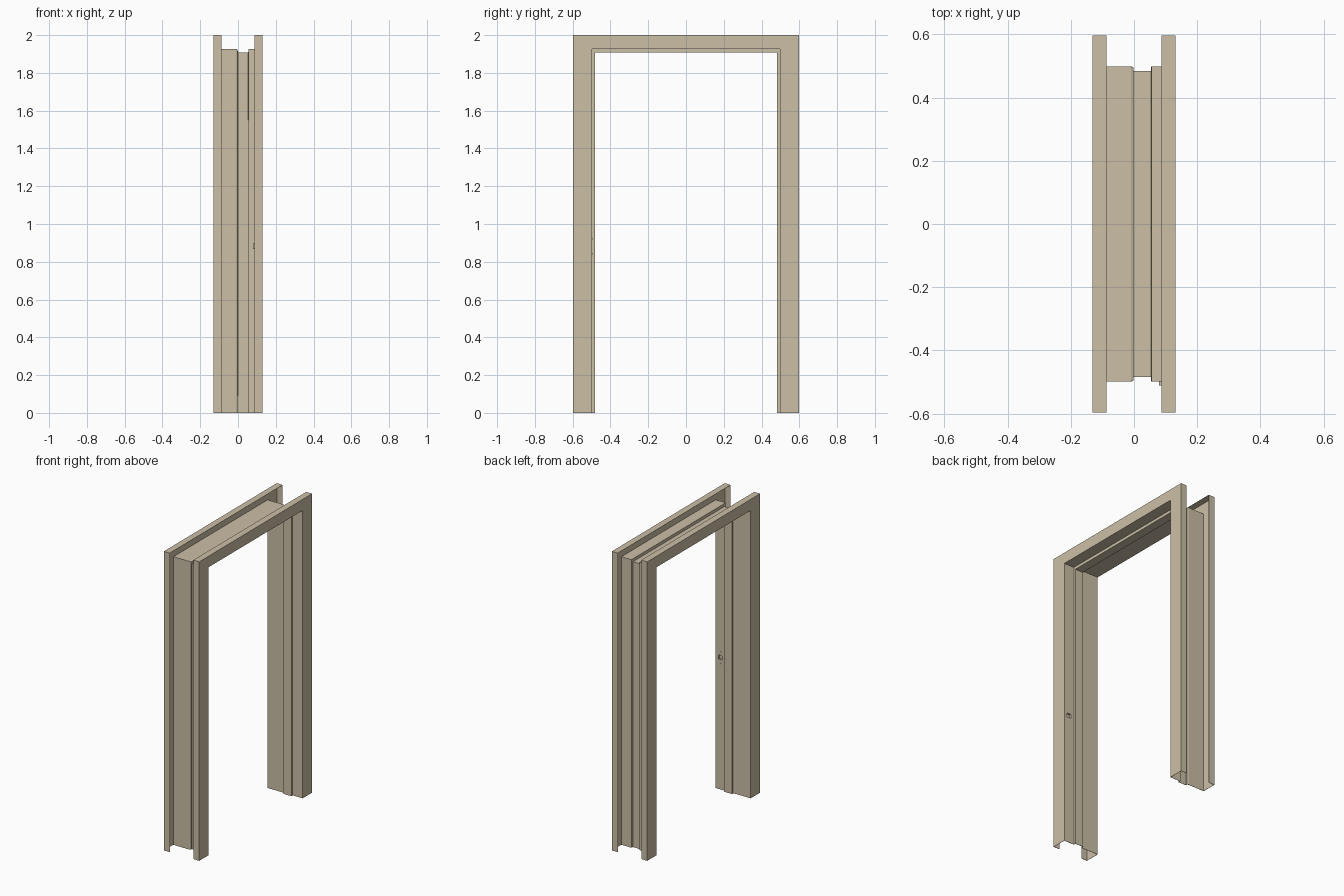
import bpy, bmesh
from mathutils import Vector, Matrix

cube = bpy.data.objects.get("Cube")
if cube:
    bpy.data.objects.remove(cube, do_unlink=True)

# Painted metal
paint = bpy.data.materials.new("beige_paint")
paint.use_nodes = True
colour = (0.60, 0.52, 0.38, 1)
paint.diffuse_color = colour
paint.node_tree.nodes["Principled BSDF"].inputs["Base Color"].default_value = colour


def make_object(name, bm):
    mesh = bpy.data.meshes.new(name)
    bm.to_mesh(mesh)
    bm.free()
    mesh.materials.append(paint)
    obj = bpy.data.objects.new(name, mesh)
    bpy.context.collection.objects.link(obj)
    return obj


# Folded sheet section: x across the wall, half width, height at the head
OUTER, REVEAL, STOP = (0.597, 2.0), (0.497, 1.926), (0.483, 1.907)
section = [(-0.087, OUTER), (-0.131, OUTER), (-0.131, REVEAL), (-0.01, REVEAL),
           (-0.003, (0.494, 1.923)), (-0.003, STOP), (0.056, STOP),
           (0.056, REVEAL), (0.131, REVEAL), (0.131, OUTER), (0.087, OUTER)]

# Sweep the section up one jamb, along the head and down the other, mitred
bm = bmesh.new()
rings = []
for side, at_head in ((-1, 0), (-1, 1), (1, 1), (1, 0)):
    rings.append([bm.verts.new((x, side * w, h * at_head)) for x, (w, h) in section])
for a, b in zip(rings, rings[1:]):
    for i in range(len(section) - 1):
        bm.faces.new((a[i], a[i + 1], b[i + 1], b[i]))
bm.normal_update()
casing = next(f for f in bm.faces if f.calc_center_median().x > 0.13)
if casing.normal.x < 0:
    bmesh.ops.reverse_faces(bm, faces=bm.faces[:])

# Latch pocket pressed into the rebate of one jamb
def rebate_faces():
    return [f for f in bm.faces if abs(f.normal.y) > 0.9
            and all(abs(v.co.y + 0.497) < 0.001 and v.co.x > 0.05 for v in f.verts)]


low, high = Vector((0.08, 0, 0.868)), Vector((0.108, 0, 0.896))
for point in (low, high):
    for axis in (Vector((0, 0, 1)), Vector((1, 0, 0))):
        faces = rebate_faces()
        parts = set(faces)
        for f in faces:
            parts.update(f.edges)
            parts.update(f.verts)
        bmesh.ops.bisect_plane(bm, geom=list(parts), plane_co=point, plane_no=axis)
        bm.normal_update()
pocket = [f for f in rebate_faces()
          if low.x < f.calc_center_median().x < high.x
          and low.z < f.calc_center_median().z < high.z]
pressed = bmesh.ops.extrude_discrete_faces(bm, faces=pocket)["faces"]
bmesh.ops.translate(bm, verts=list({v for f in pressed for v in f.verts}), vec=(0, -0.013, 0))

frame = make_object("door_frame", bm)
sheet = frame.modifiers.new("sheet_thickness", "SOLIDIFY")
sheet.thickness = 0.002
sheet.offset = -1

# Strike screws above and below the pocket
for name, z in (("upper_strike_screw", 0.922), ("lower_strike_screw", 0.842)):
    bm = bmesh.new()
    bmesh.ops.create_cone(bm, cap_ends=True, segments=12, radius1=0.004, radius2=0.004, depth=0.002,
                          matrix=Matrix.Translation((0.094, -0.4965, z)) @ Matrix.Rotation(1.5708, 4, "X"))
    make_object(name, bm)
